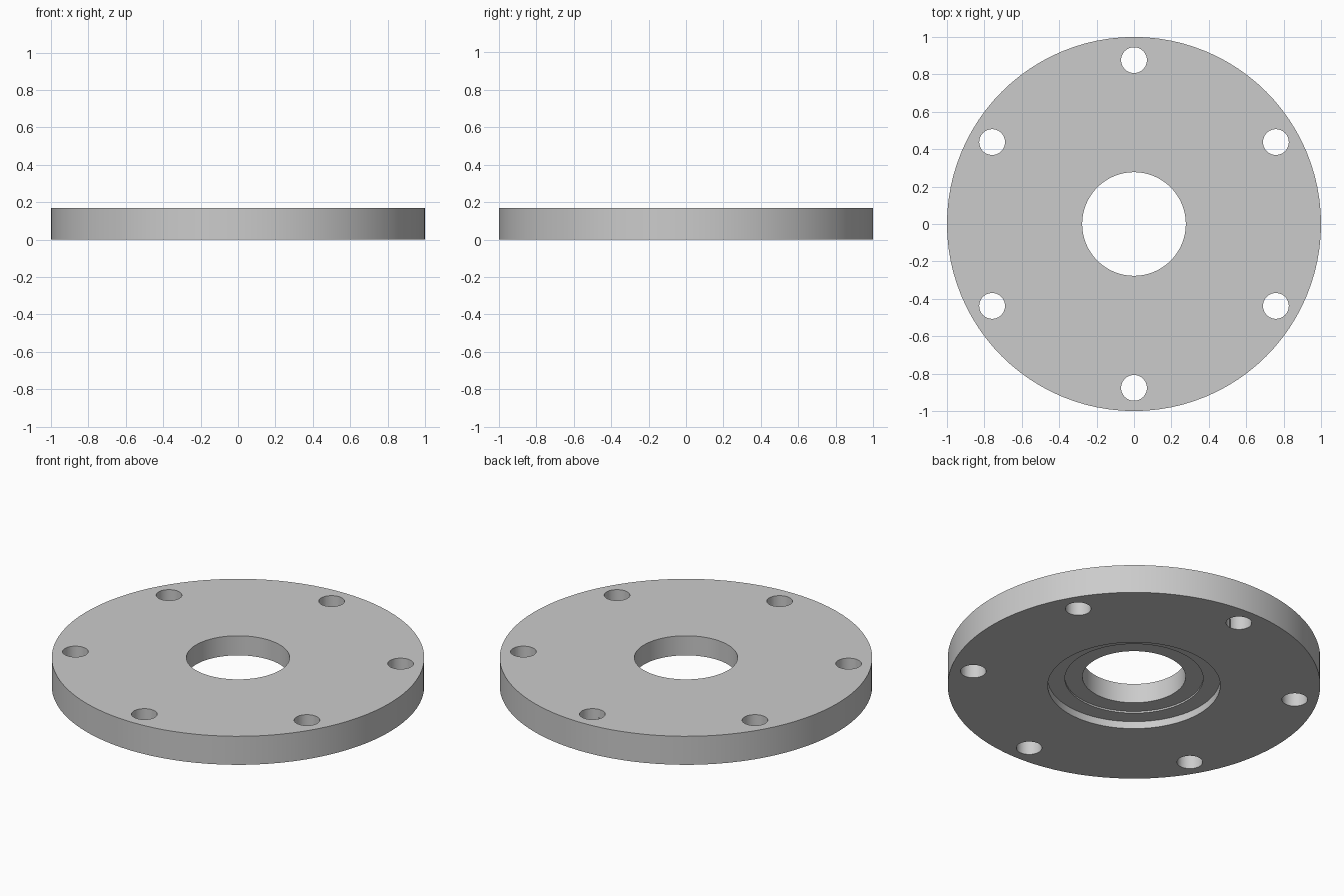
import bpy, math

if "Cube" in bpy.data.objects:
    bpy.data.objects.remove(bpy.data.objects["Cube"])

SEG = 96

grey = bpy.data.materials.new("plain_grey")
grey.diffuse_color = (0.6, 0.6, 0.6, 1)
grey.use_nodes = True
grey.node_tree.nodes["Principled BSDF"].inputs["Base Color"].default_value = grey.diffuse_color


def lathe(name, profile):
    """Revolve a closed (radius, z) profile around the z axis."""
    n = len(profile)
    verts = [(r * math.cos(2 * math.pi * i / SEG), r * math.sin(2 * math.pi * i / SEG), z)
             for i in range(SEG) for r, z in profile]
    faces = []
    for i in range(SEG):
        a, b = i * n, (i + 1) % SEG * n
        for j in range(n):
            k = (j + 1) % n
            faces.append((a + j, b + j, b + k, a + k))
    mesh = bpy.data.meshes.new(name)
    mesh.from_pydata(verts, [], faces)
    obj = bpy.data.objects.new(name, mesh)
    bpy.context.collection.objects.link(obj)
    return obj


# Disc with centre bore and a stepped recess underneath
flange = lathe("flange_plate", [
    (0.277, 0.053), (0.371, 0.053), (0.371, 0.043), (0.463, 0.043),
    (0.463, 0.0), (1.0, 0.0), (1.0, 0.169), (0.277, 0.169)])
flange.data.materials.append(grey)

# Six bolt holes on a circle
for i in range(6):
    ang = math.radians(30 + 60 * i)
    bpy.ops.mesh.primitive_cylinder_add(
        vertices=48, radius=0.069, depth=0.6,
        location=(0.876 * math.cos(ang), 0.876 * math.sin(ang), 0.08))
    cutter = bpy.context.object
    cutter.name = f"bolt_hole_cutter_{i + 1}"
    cutter.data.materials.append(grey)
    cutter.hide_render = True
    cutter.hide_set(True)
    cut = flange.modifiers.new(f"bolt_hole_{i + 1}", 'BOOLEAN')
    cut.operation = 'DIFFERENCE'
    cut.solver = 'EXACT'
    cut.object = cutter

# Bake the holes, then smooth the round walls only
bpy.ops.object.select_all(action='DESELECT')
bpy.context.view_layer.objects.active = flange
flange.select_set(True)
for name in [m.name for m in flange.modifiers]:
    bpy.ops.object.modifier_apply(modifier=name)
bpy.ops.object.shade_smooth_by_angle(angle=math.radians(30))
for obj in [o for o in bpy.data.objects if o is not flange]:
    bpy.data.objects.remove(obj)
